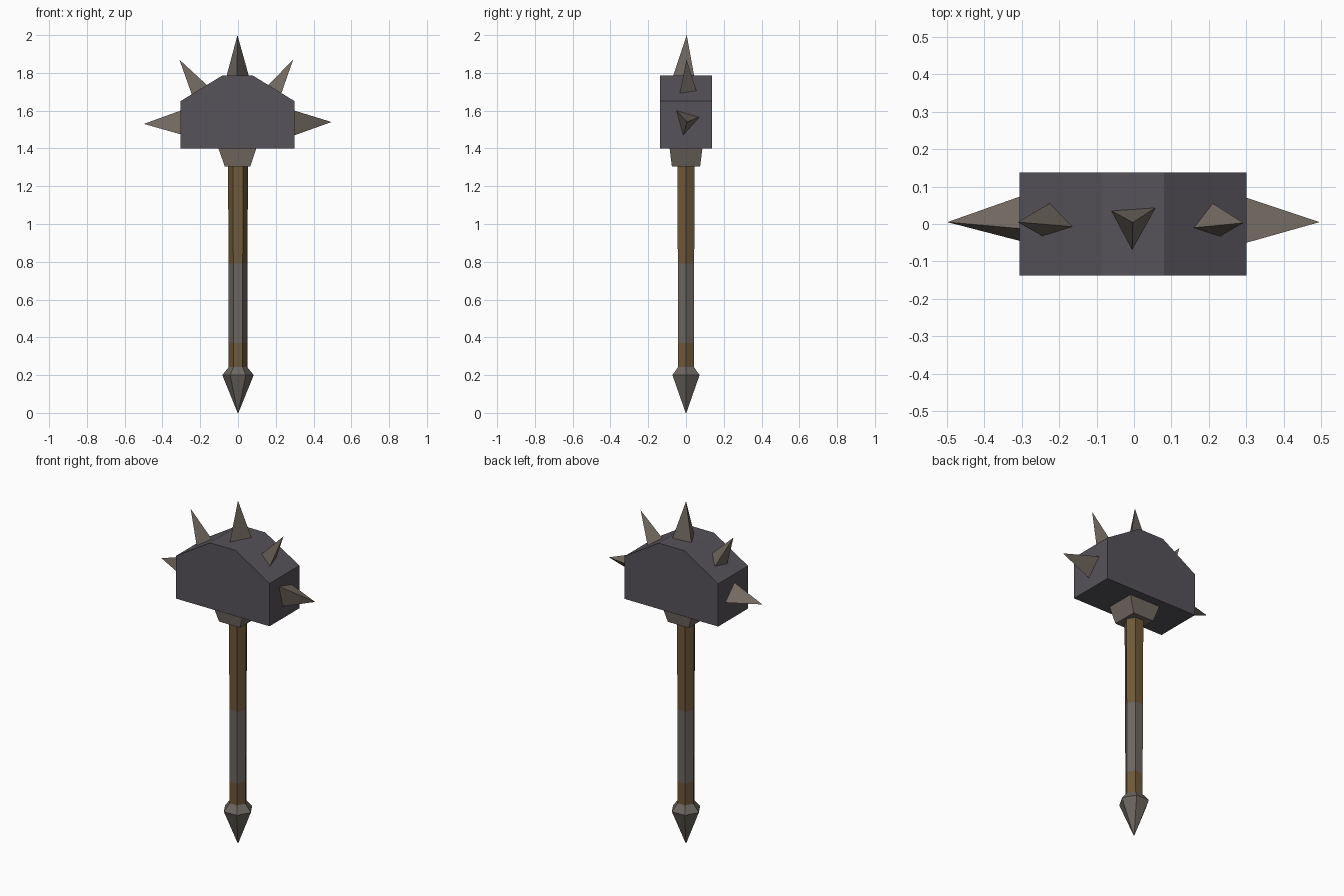
import bpy, bmesh, math
from mathutils import Vector

if "Cube" in bpy.data.objects:
    bpy.data.objects.remove(bpy.data.objects["Cube"])


def material(name, rgb):
    m = bpy.data.materials.new(name)
    lin = [((c / 255 + 0.055) / 1.055) ** 2.4 for c in rgb]
    m.diffuse_color = (*lin, 1)
    m.use_nodes = True
    m.node_tree.nodes["Principled BSDF"].inputs["Base Color"].default_value = m.diffuse_color
    return m


IRON = material("dark iron", (86, 83, 89))
STEEL = material("spike steel", (114, 105, 97))
WOOD = material("brown wood", (111, 88, 58))
GRIP = material("grey grip", (108, 102, 96))


def finish(name, bm, *mats):
    bmesh.ops.recalc_face_normals(bm, faces=bm.faces)
    me = bpy.data.meshes.new(name)
    bm.to_mesh(me)
    bm.free()
    for m in mats:
        me.materials.append(m)
    ob = bpy.data.objects.new(name, me)
    bpy.context.collection.objects.link(ob)
    return ob


def loft(name, rings, *mats):
    """Skin a stack of rings with equal point counts and cap both ends."""
    bm = bmesh.new()
    vs = [[bm.verts.new(p) for p in r] for r in rings]
    n = len(vs[0])
    for a, b in zip(vs, vs[1:]):
        for i in range(n):
            bm.faces.new((a[i], a[(i + 1) % n], b[(i + 1) % n], b[i]))
    bm.faces.new(vs[0])
    bm.faces.new(vs[-1])
    bmesh.ops.remove_doubles(bm, verts=bm.verts, dist=1e-5)
    return finish(name, bm, *mats)


def hexagon(r, z):
    return [(r * math.cos(k * math.pi / 3), r * math.sin(k * math.pi / 3), z) for k in range(6)]


def rect(x0, x1, y, z):
    return [(x0, -y, z), (x1, -y, z), (x1, y, z), (x0, y, z)]


def spike(name, base, tip):
    """Three-sided spike, its root sunk a little into the head."""
    bm = bmesh.new()
    tip = Vector(tip)
    b = [bm.verts.new(Vector(p) + (Vector(p) - tip) * 0.08) for p in base]
    t = bm.verts.new(tip)
    bm.faces.new(b)
    for i in range(3):
        bm.faces.new((b[i], b[(i + 1) % 3], t))
    finish(name, bm, STEEL)


# Head: chamfered block extruded along y
profile = [(-0.305, 1.40), (0.30, 1.40), (0.30, 1.65), (0.08, 1.785), (-0.085, 1.785), (-0.305, 1.65)]
loft("head", [[(x, y, z) for x, z in profile] for y in (-0.137, 0.138)], IRON)

# Collar under the head
loft("collar", [rect(-0.07, 0.065, 0.075, 1.305), rect(-0.107, 0.10, 0.088, 1.41)], STEEL)

# Handle with a grey grip band
handle = loft("handle", [hexagon(r, z) for r, z in
                         ((0.049, 0.235), (0.049, 0.37), (0.05, 0.79), (0.053, 1.32))], WOOD, GRIP)
for f in handle.data.polygons:
    f.material_index = int(0.37 < f.center.z < 0.79 and abs(f.normal.z) < 0.5)

# Pointed pommel
pommel = [hexagon(r, z) for r, z in ((0.002, 0.0), (0.083, 0.20), (0.047, 0.245))]
loft("pommel", pommel, GRIP)

# Spikes
spike("top_spike", [(-0.06, 0.035, 1.785), (0.057, 0.043, 1.785), (-0.005, -0.068, 1.785)], (-0.003, 0.004, 2.0))
spike("right_spike", [(0.30, -0.05, 1.60), (0.30, 0.07, 1.565), (0.30, -0.015, 1.47)], (0.495, 0.005, 1.54))
spike("left_spike", [(-0.305, -0.012, 1.60), (-0.305, -0.045, 1.475), (-0.305, 0.073, 1.515)], (-0.498, 0.005, 1.53))
spike("upper_left_spike", [(-0.225, 0.055, 1.699), (-0.165, -0.007, 1.736), (-0.245, -0.032, 1.687)], (-0.31, 0.005, 1.87))
spike("upper_right_spike", [(0.21, 0.055, 1.705), (0.16, -0.01, 1.736), (0.23, -0.033, 1.693)], (0.292, 0.003, 1.87))
